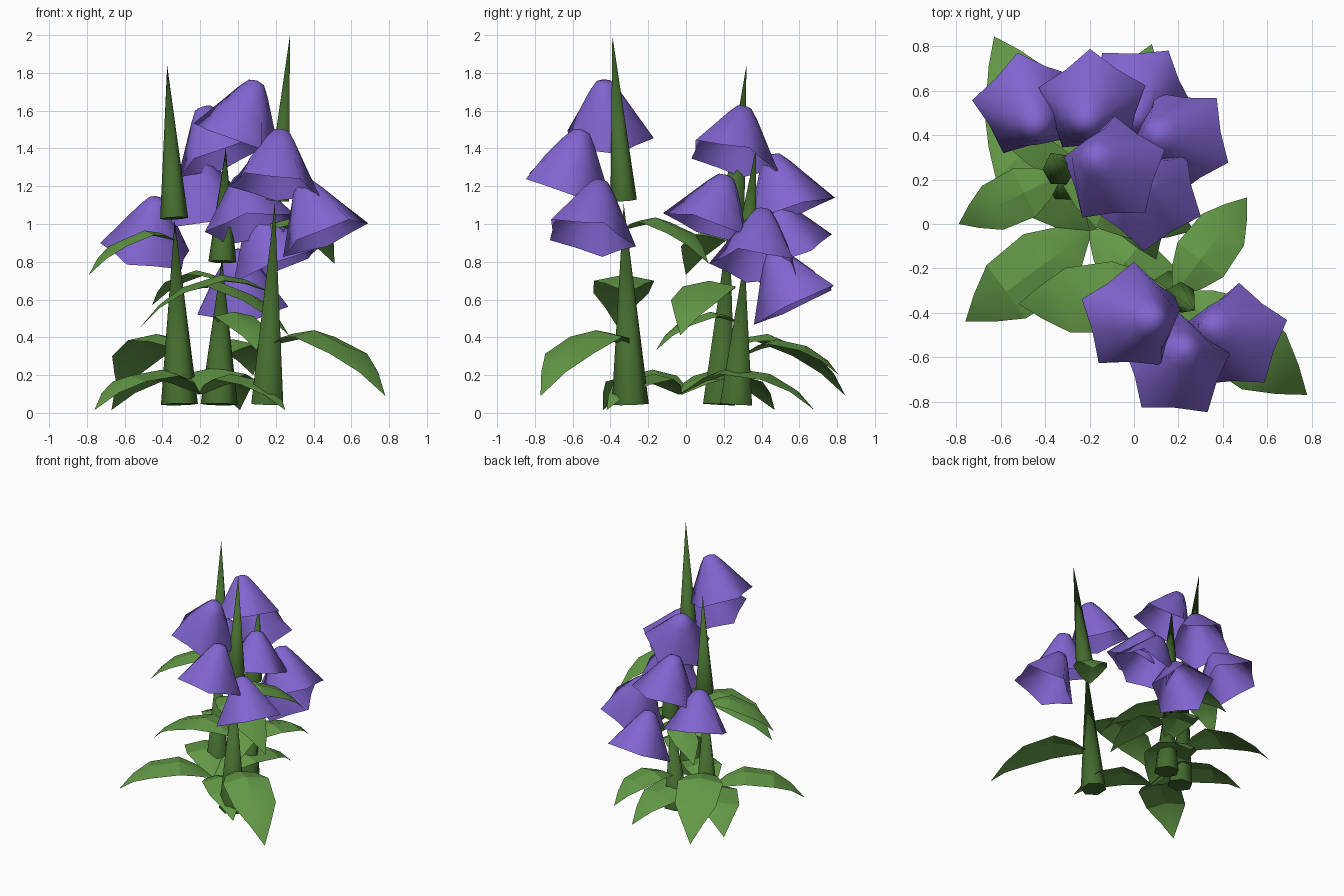
import bpy, math
from mathutils import Vector

cube = bpy.data.objects.get("Cube")
if cube:
    bpy.data.objects.remove(cube, do_unlink=True)


def make_material(name, color):
    mat = bpy.data.materials.new(name)
    mat.use_nodes = True
    mat.diffuse_color = (*color, 1)
    mat.node_tree.nodes["Principled BSDF"].inputs["Base Color"].default_value = (*color, 1)
    return mat


stem_green = make_material("stem green", (0.057, 0.15, 0.027))
leaf_green = make_material("leaf green", (0.125, 0.32, 0.062))
petal_purple = make_material("petal purple", (0.22, 0.13, 0.63))


def make_object(name, verts, faces, mat, angle):
    mesh = bpy.data.meshes.new(name)
    mesh.from_pydata([tuple(v) for v in verts], [], faces)
    mesh.materials.append(mat)
    obj = bpy.data.objects.new(name, mesh)
    bpy.context.collection.objects.link(obj)
    bpy.ops.object.select_all(action="DESELECT")
    obj.select_set(True)
    bpy.context.view_layer.objects.active = obj
    bpy.ops.object.shade_smooth_by_angle(angle=math.radians(angle))


# Tapered stem section, from a six-sided foot to a sharp tip
def make_stem(name, foot, tip, radius, spin, sides=6):
    foot, tip = Vector(foot), Vector(tip)
    turn = Vector((0, 0, 1)).rotation_difference(tip - foot)
    verts = [foot + turn @ Vector((radius * math.cos(a), radius * math.sin(a), 0))
             for a in (math.radians(spin) + math.tau * i / sides for i in range(sides))]
    verts.append(tip)
    faces = [(i, (i + 1) % sides, sides) for i in range(sides)]
    faces.append(tuple(reversed(range(sides))))
    make_object(name, verts, faces, stem_green, 65)


# Open bell with five pointed petals; each ring is (tip radius, valley radius, depth)
BELL = [(0.045, 0.045, 0.01), (0.087, 0.082, 0.06), (0.167, 0.15, 0.175), (0.255, 0.196, 0.3)]


def make_bell(name, apex, rim, spin):
    apex, rim = Vector(apex), Vector(rim)
    axis = apex - rim
    turn = Vector((0, 0, 1)).rotation_difference(axis)
    stretch = axis.length / 0.3
    verts, n = [apex], 10
    for tip_r, valley_r, depth in BELL:
        for i in range(n):
            a = math.radians(spin) + math.tau * i / n
            r = valley_r if i % 2 else tip_r
            verts.append(apex + turn @ Vector((r * math.cos(a), r * math.sin(a), -depth * stretch)))
    faces = [(0, 1 + i, 1 + (i + 1) % n) for i in range(n)]
    for k in range(len(BELL) - 1):
        a, b = 1 + k * n, 1 + (k + 1) * n
        faces += [(a + i, b + i, b + (i + 1) % n, a + (i + 1) % n) for i in range(n)]
    make_object(name, verts, faces, petal_purple, 80)


# Arched leaf with a raised midrib; each station is (fraction, half width, rise)
LEAF = [(0, 0.02, 0), (0.17, 0.15, 0.135), (0.36, 0.235, 0.23), (0.67, 0.215, 0.22), (0.85, 0.11, 0.135)]


def make_leaf(name, base, tip):
    base, tip = Vector(base), Vector(tip)
    flat = Vector((tip.x - base.x, tip.y - base.y, 0))
    length = flat.length
    side = Vector((-flat.y, flat.x, 0)).normalized()
    verts = []
    for f, width, rise in LEAF:
        mid = base.lerp(tip, f) + Vector((0, 0, rise * length))
        drop = Vector((0, 0, -0.2 * width * length))
        verts += [mid + side * width * length + drop, mid, mid - side * width * length + drop]
    faces = []
    for k in range(len(LEAF) - 1):
        a, b = 3 * k, 3 * k + 3
        faces += [(a, a + 1, b + 1, b), (a + 1, a + 2, b + 2, b + 1)]
    last = 3 * (len(LEAF) - 1)
    verts.append(tip)
    faces += [(last, last + 1, last + 3), (last + 1, last + 2, last + 3)]
    make_object(name, verts, faces, leaf_green, 20)


# Stems
stems = {
    "front": [((0.155, -0.295, 0.045), (0.195, -0.33, 1.11), 0.098, 30),
              ((0.21, -0.33, 1.125), (0.275, -0.39, 2.0), 0.07, 30)],
    "left_back": [((-0.1, 0.265, 0.045), (-0.085, 0.31, 0.82), 0.098, 0),
                  ((-0.083, 0.31, 0.8), (-0.065, 0.37, 1.4), 0.074, 0)],
    "right_back": [((-0.31, 0.175, 0.045), (-0.335, 0.23, 1.02), 0.098, 0),
                   ((-0.338, 0.245, 1.03), (-0.375, 0.32, 1.84), 0.074, 0)],
}
for plant, (lower, upper) in stems.items():
    make_stem(plant + "_lower_stem", *lower)
    make_stem(plant + "_upper_stem", *upper)

# Bell flowers
bells = {
    "front": [((0.1, -0.435, 1.76), (-0.01, -0.425, 1.45), 16),
              ((0.23, -0.55, 1.5), (0.19, -0.64, 1.195), 15),
              ((0.34, -0.45, 1.23), (0.46, -0.515, 0.93), 17)],
    "right_back": [((-0.19, 0.31, 1.62), (-0.09, 0.24, 1.345), 20),
                   ((-0.22, 0.45, 1.37), (-0.185, 0.545, 1.065), 20),
                   ((-0.43, 0.43, 1.14), (-0.48, 0.54, 0.85), 30)],
    "left_back": [((0.09, 0.41, 1.08), (0.21, 0.375, 0.775), 48),
                  ((0.02, 0.215, 1.26), (0.07, 0.12, 0.98), 50),
                  ((0.0, 0.455, 0.86), (0.02, 0.59, 0.575), 57)],
}
for plant, items in bells.items():
    for i, item in enumerate(items, 1):
        make_bell(f"{plant}_bell_{i}", *item)

# Leaves: a rosette at the ground, then pairs up each stem
centre = (-0.2, -0.03, 0.1)
for i, tip in enumerate([(-0.76, -0.44), (0.25, -0.42), (-0.67, 0.47), (0.01, 0.68)], 1):
    make_leaf(f"ground_leaf_{i}", centre, (*tip, 0.015))

leaves = {
    "front": [((0.19, -0.31, 0.365), (0.78, -0.77, 0.09)),
              ((0.16, -0.31, 0.645), (-0.52, -0.36, 0.45)),
              ((0.18, -0.32, 0.975), (0.51, 0.12, 0.79))],
    "right_back": [((-0.32, 0.2, 0.345), (-0.63, 0.845, 0.09)),
                   ((-0.33, 0.21, 0.63), (0.27, -0.03, 0.41)),
                   ((-0.33, 0.22, 0.915), (-0.79, 0.0, 0.73))],
    "left_back": [((-0.09, 0.29, 0.3), (0.08, 0.81, 0.2)),
                  ((-0.09, 0.29, 0.475), (0.1, -0.16, 0.33)),
                  ((-0.09, 0.3, 0.7), (-0.455, 0.55, 0.57))],
}
for plant, items in leaves.items():
    for i, item in enumerate(items, 1):
        make_leaf(f"{plant}_leaf_{i}", *item)
